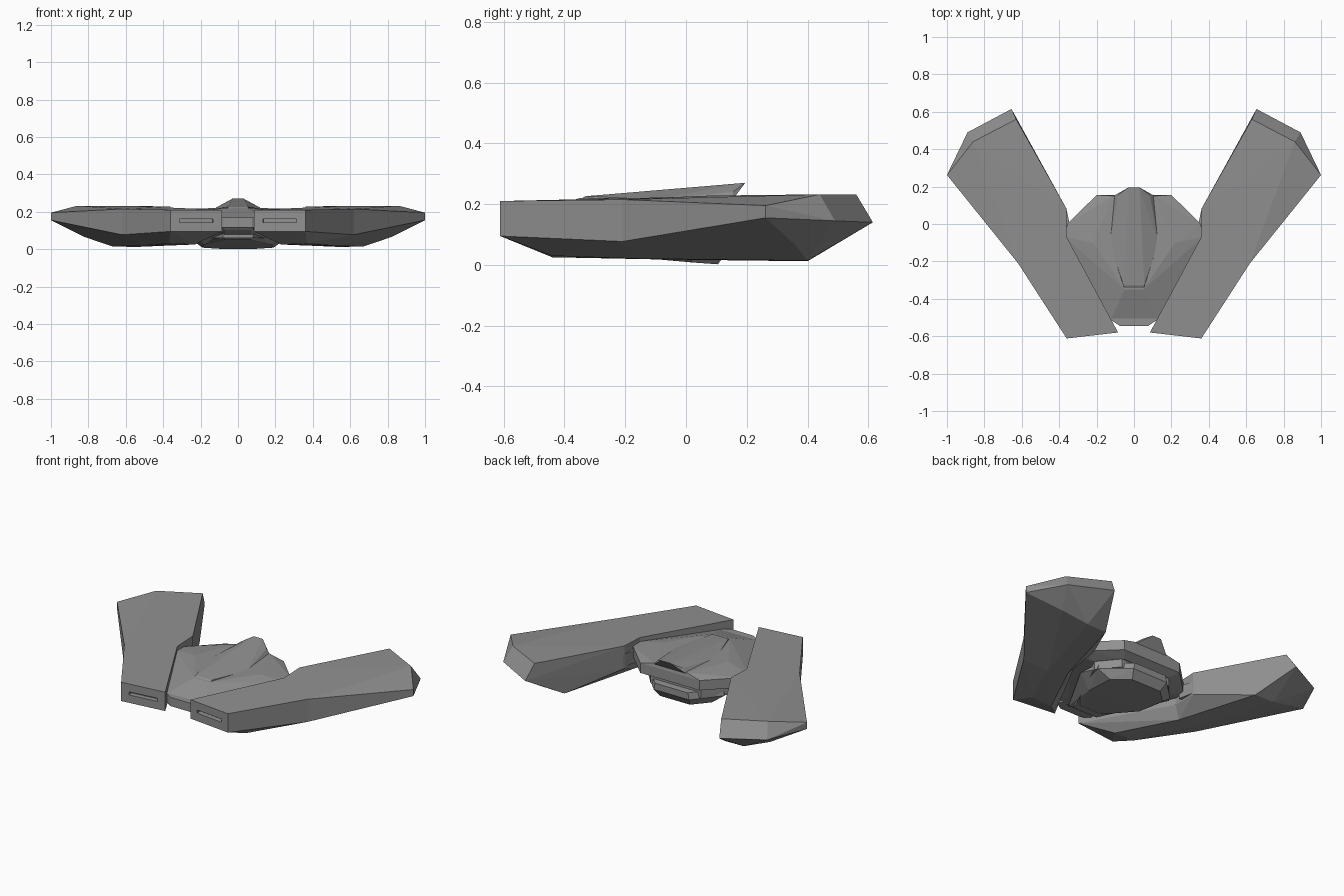
import bpy, bmesh
from mathutils import Vector

if "Cube" in bpy.data.objects:
    bpy.data.objects.remove(bpy.data.objects["Cube"])

grey = bpy.data.materials.new("dark_grey")
grey.diffuse_color = (.28, .28, .28, 1)
grey.use_nodes = True
grey.node_tree.nodes["Principled BSDF"].inputs["Base Color"].default_value = grey.diffuse_color


def hull_into(bm, pts, both=False):
    """Add the convex hull of pts to bm (both=True also uses the points mirrored in x)."""
    tmp = bmesh.new()
    pts = list(pts) + ([(-x, y, z) for x, y, z in pts] if both else [])
    for p in pts:
        tmp.verts.new(p)
    res = bmesh.ops.convex_hull(tmp, input=tmp.verts[:])
    junk = {g for k in ("geom_interior", "geom_unused") for g in res[k]
            if isinstance(g, bmesh.types.BMVert)}
    bmesh.ops.delete(tmp, geom=list(junk), context='VERTS')
    me = bpy.data.meshes.new("tmp")
    tmp.to_mesh(me)
    tmp.free()
    bm.from_mesh(me)
    bpy.data.meshes.remove(me)


def finish(name, bm, mirror=False):
    bmesh.ops.recalc_face_normals(bm, faces=bm.faces[:])
    me = bpy.data.meshes.new(name)
    bm.to_mesh(me)
    bm.free()
    me.materials.append(grey)
    ob = bpy.data.objects.new(name, me)
    bpy.context.collection.objects.link(ob)
    if mirror:
        ob.modifiers.new("mirror", 'MIRROR')
    return ob


def block(name, pts, both=True, mirror=False):
    bm = bmesh.new()
    hull_into(bm, pts, both)
    bmesh.ops.dissolve_limit(bm, angle_limit=0.02, verts=bm.verts[:], edges=bm.edges[:])
    return finish(name, bm, mirror)


def prism(outline, z0, z1):
    return [(x, y, z) for x, y in outline for z in (z0, z1)]


# Swept side pods: front and rear halves share one cross-section
front = [(.085, -.58, .21), (.36, -.612, .21), (.36, -.612, .095), (.085, -.58, .095),
         (.37, -.44, .03), (.23, -.44, .025)]
middle = [(.36, -.07, .222), (.62, -.21, .215), (.62, -.21, .077),
          (.50, -.1454, .02), (.40, -.0915, .018), (.36, -.07, .09)]
rear = [(.36, .08, .228), (.36, .08, .09), (.63, .56, .232), (.86, .44, .232),
        (1, .262, .195), (1, .262, .155), (.89, .49, .145), (.655, .615, .14),
        (.82, .36, .065), (.67, .40, .014), (.54, .40, .012)]
bm = bmesh.new()
hull_into(bm, front + middle)
hull_into(bm, middle + rear)
bmesh.ops.remove_doubles(bm, verts=bm.verts[:], dist=1e-4)
mid = [Vector(p) for p in middle]
inner = [f for f in bm.faces
         if all(min((v.co - m).length for m in mid) < 1e-3 for v in f.verts)]
bmesh.ops.delete(bm, geom=inner, context='FACES')
bmesh.ops.dissolve_limit(bm, angle_limit=0.02, verts=bm.verts[:], edges=bm.edges[:])
bmesh.ops.recalc_face_normals(bm, faces=bm.faces[:])
# Slot in the front end of each pod
nose = min(bm.faces, key=lambda f: f.calc_center_median().y)
bmesh.ops.inset_individual(bm, faces=[nose], thickness=.048, use_even_offset=True)
ring = bmesh.ops.extrude_discrete_faces(bm, faces=[nose])["faces"][0]
old = [v.co.copy() for v in ring.verts]
for v in ring.verts:
    v.co -= ring.normal * .03
for i in range(len(old)):
    j = (i + 1) % len(old)
    bm.faces.new([bm.verts.new(p) for p in
                  (old[i], old[j], ring.verts[j].co, ring.verts[i].co)])
bmesh.ops.remove_doubles(bm, verts=bm.verts[:], dist=1e-4)
finish("side_pod", bm, mirror=True)

# Central upper hull with bevelled rim
block("upper_hull",
      prism([(.20, .155), (.357, .0), (.375, -.07), (.125, -.515)], .135, .165)
      + [(.20, .155, .195), (.357, 0, .195), (.37, -.07, .195),
         (.11, .15, .218), (.22, -.1, .218), (.05, -.35, .220),
         (.16, .11, .11), (.28, -.02, .11), (.08, -.48, .11)])

# Raised spine on top
block("spine", [(.03, .195, .27), (.085, .155, .24), (.11, .15, .21),
                (.13, -.10, .215), (.055, -.33, .226), (.05, -.36, .21)])

# Blunt nose between the pods
block("nose", prism([(.075, -.545), (.12, -.515), (.10, -.40)], .115, .168))

# Recessed core between the hull halves
block("core", prism([(.17, .10), (.27, -.02), (.08, -.42)], .06, .14))

# Faceted lower hull
block("lower_hull", [(.10, .105, .002), (.19, .02, .008), (.18, -.17, .025),
                     (.07, -.36, .05), (.12, .14, .05), (.26, .0, .06),
                     (.11, .14, .09), (.25, 0, .10), (.26, -.15, .10),
                     (.07, -.48, .105)])

# Brackets joining hull and pods, tucked under the pod edge
block("bracket", prism([(.34, -.02), (.362, .085), (.43, .09), (.42, -.02)], .10, .175),
      both=False, mirror=True)
